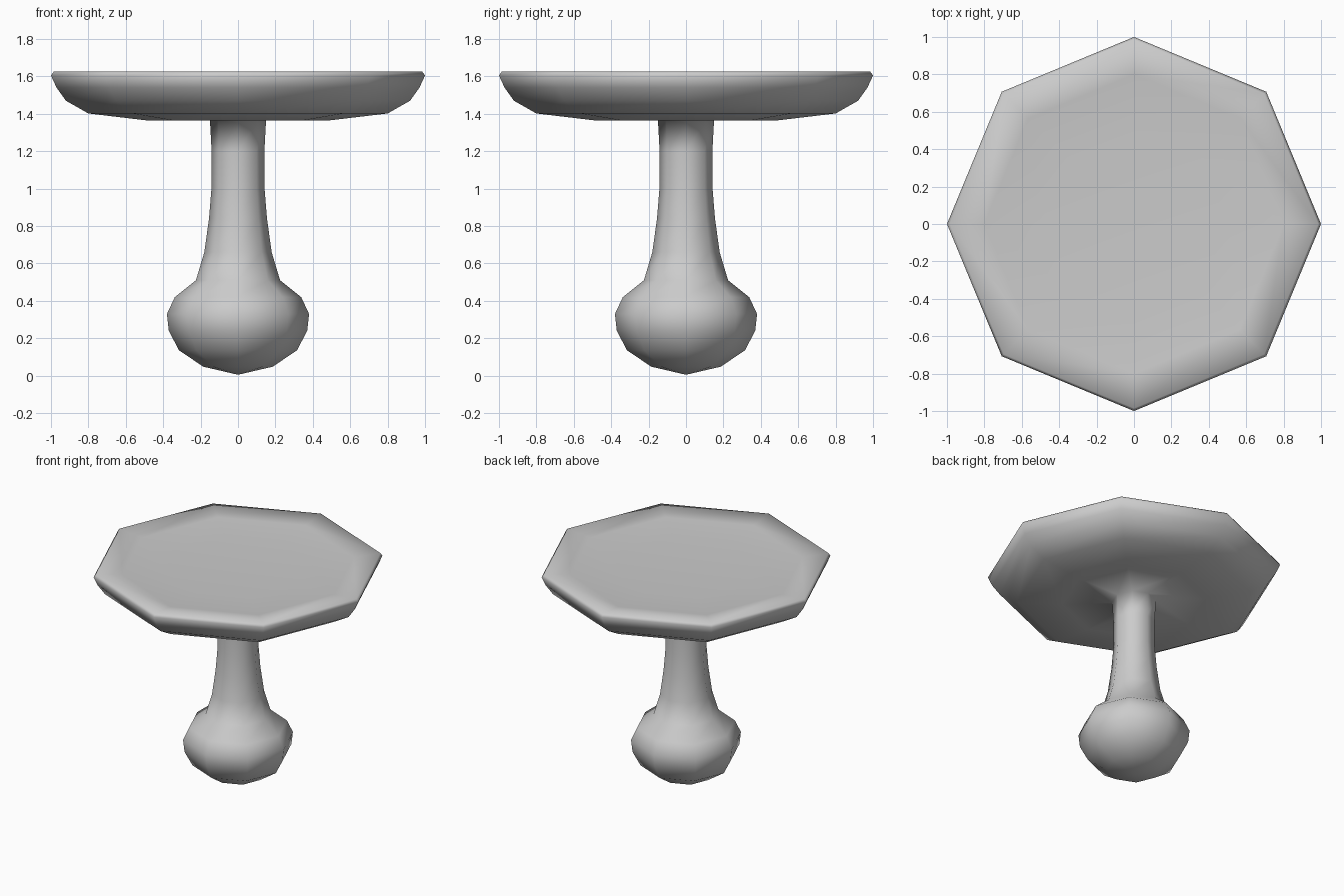
import bpy, bmesh, math

if "Cube" in bpy.data.objects:
    bpy.data.objects.remove(bpy.data.objects["Cube"])

SIDES = 8


def lathe(name, profile):
    """Revolve (radius, z) points round z; radius 0 makes a single pole vertex."""
    bm = bmesh.new()
    rings = []
    for r, z in profile:
        n = SIDES if r > 0 else 1
        rings.append([bm.verts.new((r * math.cos(2 * math.pi * i / SIDES),
                                    r * math.sin(2 * math.pi * i / SIDES), z))
                      for i in range(n)])
    for a, b in zip(rings, rings[1:]):
        for i in range(SIDES):
            j = (i + 1) % SIDES
            face = [a[i % len(a)], a[j % len(a)], b[j % len(b)], b[i % len(b)]]
            bm.faces.new(list(dict.fromkeys(face)))
    bmesh.ops.recalc_face_normals(bm, faces=bm.faces)
    for f in bm.faces:
        f.smooth = True
    mesh = bpy.data.meshes.new(name)
    bm.to_mesh(mesh)
    bm.free()
    obj = bpy.data.objects.new(name, mesh)
    bpy.context.collection.objects.link(obj)
    return obj


# Bulb foot, flared stem and shallow dished cap as one continuous profile
lathe("mushroom_body", [
    (0, 0.005), (0.185, 0.048), (0.315, 0.135), (0.37, 0.24), (0.38, 0.33),
    (0.338, 0.42), (0.225, 0.51),
    (0.18, 0.66), (0.155, 0.84), (0.142, 1.0), (0.141, 1.2), (0.15, 1.365),
    (0.49, 1.365), (0.80, 1.402), (0.92, 1.47), (0.97, 1.54), (1.0, 1.605),
    (0.985, 1.626), (0.80, 1.608), (0.5, 1.595), (0, 1.593),
])
